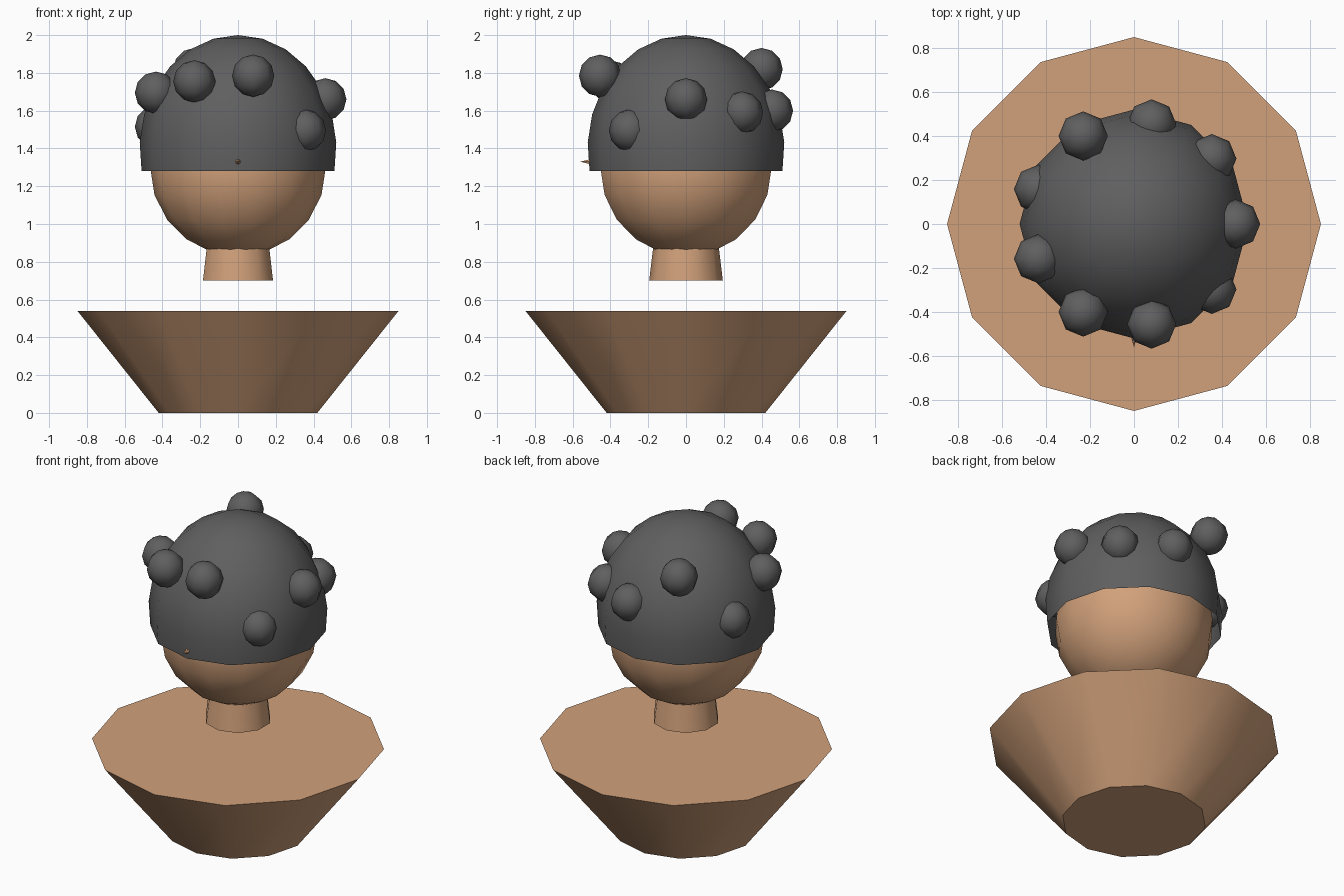
import bpy, bmesh, math
from mathutils import Matrix

if "Cube" in bpy.data.objects:
    bpy.data.objects.remove(bpy.data.objects["Cube"])


def material(name, color):
    m = bpy.data.materials.new(name)
    m.diffuse_color = (*color, 1)
    m.use_nodes = True
    m.node_tree.nodes["Principled BSDF"].inputs["Base Color"].default_value = m.diffuse_color
    return m


skin = material("warm_skin", (0.638, 0.355, 0.196))
dark = material("dark_grey", (0.115, 0.115, 0.115))


def lathe(name, profile, segs, mat, start=0.0, caps=False, angle=60,
          matrix=Matrix()):
    """Revolve (radius, z) points, listed bottom to top, about the z axis."""
    bm = bmesh.new()
    rings = []
    for r, z in profile:
        if r < 1e-5:
            rings.append([bm.verts.new((0, 0, z))])
        else:
            rings.append([bm.verts.new((r * math.cos(start + 2 * math.pi * i / segs),
                                        r * math.sin(start + 2 * math.pi * i / segs), z))
                          for i in range(segs)])
    for a, b in zip(rings, rings[1:]):
        for i in range(segs):
            j = (i + 1) % segs
            if len(a) == 1:
                bm.faces.new((a[0], b[j], b[i]))
            elif len(b) == 1:
                bm.faces.new((a[i], a[j], b[0]))
            else:
                bm.faces.new((a[i], a[j], b[j], b[i]))
    if caps:
        if len(rings[0]) > 1:
            bm.faces.new(rings[0][::-1])
        if len(rings[-1]) > 1:
            bm.faces.new(rings[-1])
    bm.transform(matrix)
    me = bpy.data.meshes.new(name)
    bm.to_mesh(me)
    bm.free()
    me.materials.append(mat)
    ob = bpy.data.objects.new(name, me)
    bpy.context.collection.objects.link(ob)
    bpy.ops.object.select_all(action='DESELECT')
    ob.select_set(True)
    bpy.context.view_layer.objects.active = ob
    bpy.ops.object.shade_smooth_by_angle(angle=math.radians(angle))
    return ob


def arc(rx, rz, rings, end=180.0):
    """Ellipse profile from the given polar angle up to the top pole."""
    pts = []
    for k in range(rings + 1):
        t = math.radians(end * (1 - k / rings))
        pts.append((rx * math.sin(t), rz * math.cos(t)))
    return pts


def at(x, y, z):
    return Matrix.Translation((x, y, z))


# Shoulders: flared twelve-sided base
lathe("shoulders", [(0.42, 0), (0.85, 0.54)], 12, skin, caps=True, angle=40)

# Neck, floating above the shoulders and running into the head
lathe("neck", [(0.195, 0.70), (0.165, 0.95)], 10, skin, start=math.pi / 2,
      caps=True, angle=40)

# Head
lathe("head", arc(0.465, 0.47, 10), 14, skin, matrix=at(0, 0, 1.3))

# Hair: open ellipsoid shell ending in a straight rim
lathe("hair_cap", arc(0.521, 0.60, 7, 101.5), 12, dark, matrix=at(0, 0, 1.4))

# Nose: little spike pointing forward through the hair
lathe("nose", [(0.035, 0), (0, 0.12)], 6, skin, caps=True, angle=40,
      matrix=at(0, -0.44, 1.33) @ Matrix.Rotation(math.pi / 2, 4, 'X'))

# Curls: nine balls evenly spaced round the hair at varied heights
heights = [1.66, 1.59, 1.60, 1.82, 1.515, 1.695, 1.755, 1.785, 1.495]
for i, z in enumerate(heights):
    a = math.radians(40 * i)
    lathe(f"curl_{i + 1}", arc(0.112, 0.112, 6), 8, dark,
          matrix=at(0.462 * math.cos(a), 0.462 * math.sin(a), z))
